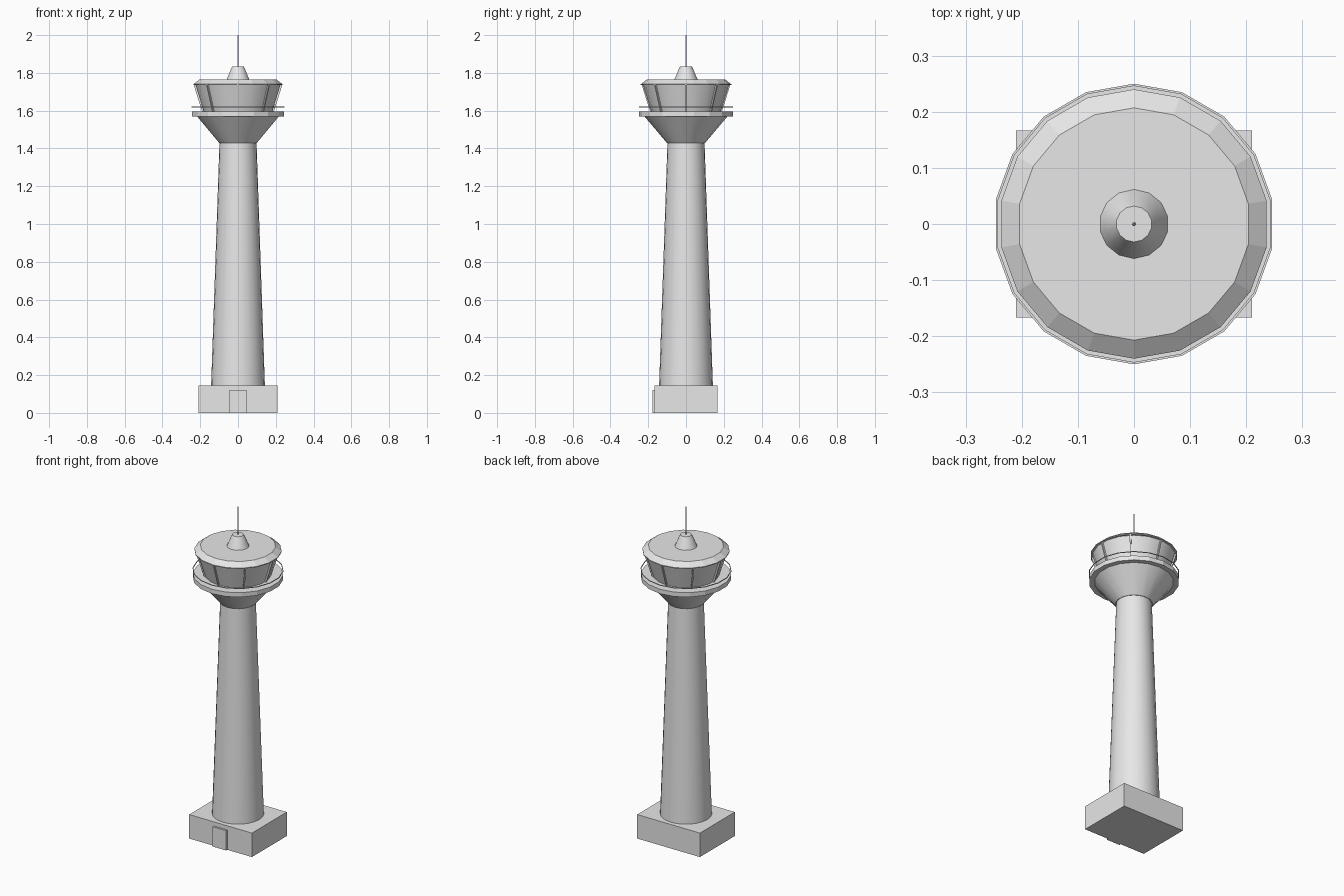
import bpy, bmesh, math
from mathutils import Vector, Matrix

if "Cube" in bpy.data.objects:
    bpy.data.objects.remove(bpy.data.objects["Cube"])

grey = bpy.data.materials.new("concrete_grey")
grey.diffuse_color = (0.8, 0.8, 0.8, 1)
grey.use_nodes = True
grey.node_tree.nodes["Principled BSDF"].inputs["Base Color"].default_value = grey.diffuse_color


def finish(name, bm, smooth=False):
    bmesh.ops.recalc_face_normals(bm, faces=bm.faces)
    mesh = bpy.data.meshes.new(name)
    bm.to_mesh(mesh)
    bm.free()
    mesh.materials.append(grey)
    obj = bpy.data.objects.new(name, mesh)
    bpy.context.collection.objects.link(obj)
    if smooth:
        bpy.ops.object.select_all(action='DESELECT')
        obj.select_set(True)
        bpy.context.view_layer.objects.active = obj
        bpy.ops.object.shade_smooth_by_angle(angle=math.radians(40))
    return obj


def lathe(name, profile, sides, smooth=False):
    """Capped solid of revolution from (radius, z) points, a corner facing +y."""
    bm = bmesh.new()
    rings = []
    for r, z in profile:
        rings.append([bm.verts.new((r * math.sin(2 * math.pi * i / sides),
                                    r * math.cos(2 * math.pi * i / sides), z))
                      for i in range(sides)])
    for a, b in zip(rings, rings[1:]):
        for i in range(sides):
            j = (i + 1) % sides
            bm.faces.new((a[i], a[j], b[j], b[i]))
    bm.faces.new(rings[0])
    bm.faces.new(rings[-1])
    return finish(name, bm, smooth)


def box(name, lo, hi):
    lo, hi = Vector(lo), Vector(hi)
    bm = bmesh.new()
    bmesh.ops.create_cube(bm, size=1, matrix=Matrix.Translation((lo + hi) / 2)
                          @ Matrix.Diagonal((*(hi - lo), 1)))
    return finish(name, bm)


# Ground building and door
box("base_building", (-0.21, -0.167, 0), (0.21, 0.167, 0.145))
box("door", (-0.045, -0.178, 0), (0.045, -0.16, 0.12))

# Tapered shaft and flared support under the cab
lathe("shaft", [(0.147, 0.01), (0.098, 1.435)], 24, True)
lathe("flared_support", [(0.102, 1.43), (0.22, 1.57)], 18, True)

# Walkway deck and cab
lathe("walkway_deck", [(0.248, 1.568), (0.248, 1.595)], 18)
lathe("cab_windows", [(0.182, 1.59), (0.228, 1.736)], 18, True)
lathe("cab_roof", [(0.24, 1.735), (0.24, 1.74), (0.207, 1.765)], 18)

# Thin handrail ring
SIDES, T = 18, 0.002
bm = bmesh.new()
section = [(0.248 - T, 1.62 - T), (0.248 + T, 1.62 - T),
           (0.248 + T, 1.62 + T), (0.248 - T, 1.62 + T)]
rings = []
for i in range(SIDES):
    a = 2 * math.pi * i / SIDES
    rings.append([bm.verts.new((r * math.sin(a), r * math.cos(a), z)) for r, z in section])
for i in range(SIDES):
    a, b = rings[i], rings[(i + 1) % SIDES]
    for k in range(4):
        m = (k + 1) % 4
        bm.faces.new((a[k], a[m], b[m], b[k]))
finish("handrail", bm)

# Eight slanted window posts
bm = bmesh.new()
for i in range(8):
    rot = Matrix.Rotation(i * math.pi / 4, 4, 'Z')
    bars = bmesh.ops.create_cube(bm, size=1)["verts"]
    for v in bars:
        top = v.co.z > 0
        r = (0.23 if top else 0.185) + v.co.x * 0.01
        v.co = rot @ Vector((r, v.co.y * 0.008, 1.738 if top else 1.594))
finish("window_posts", bm)

# Roof cap and antenna
lathe("roof_cap", [(0.0625, 1.763), (0.055, 1.779), (0.036, 1.826), (0.032, 1.833)], 14, True)
lathe("antenna", [(0.004, 1.83), (0.002, 2.0)], 8, True)
